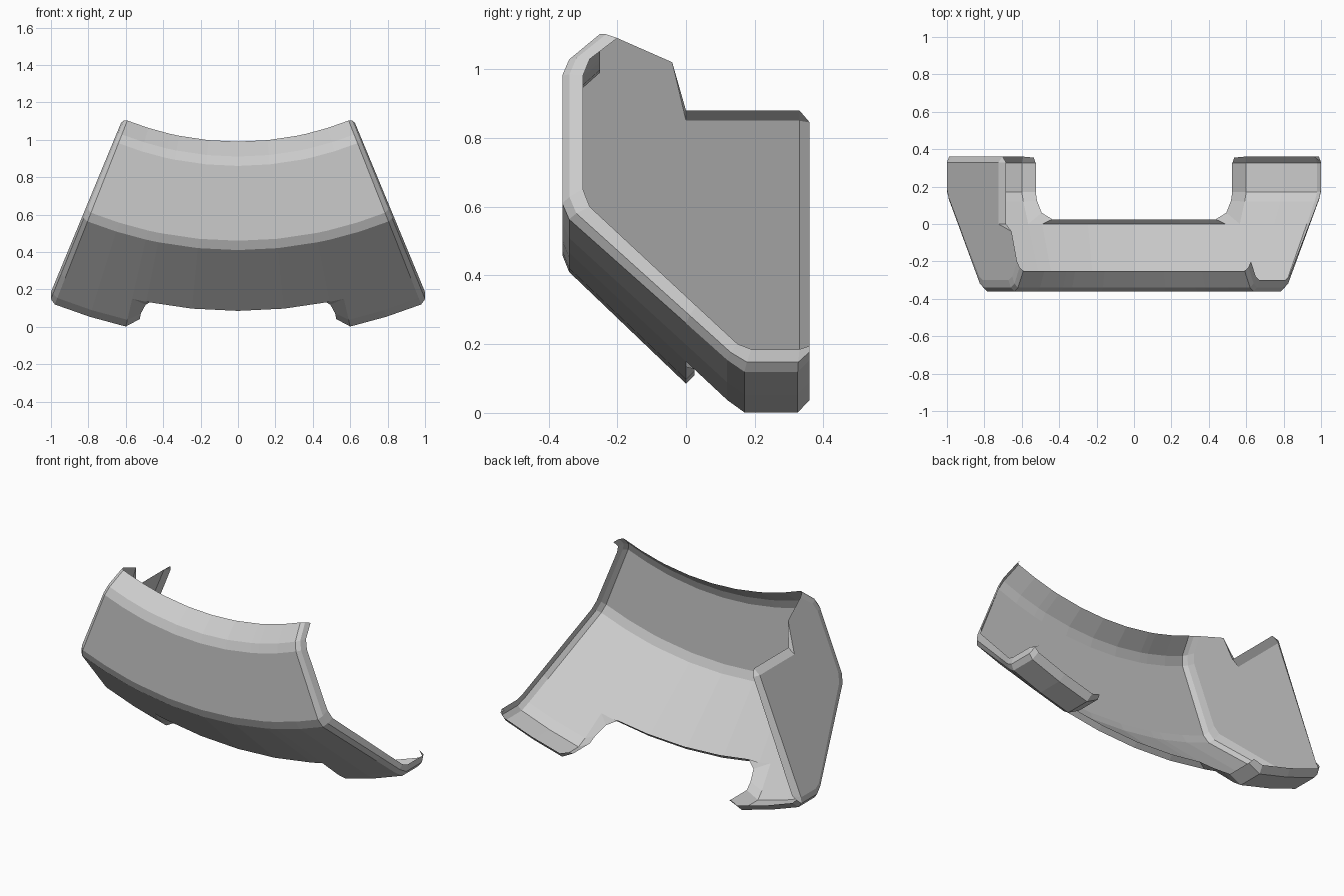
import bpy, bmesh
from math import sin, cos, radians

if "Cube" in bpy.data.objects:
    bpy.data.objects.remove(bpy.data.objects["Cube"])

CZ = 2.6          # height of the bend axis
END = 22.5        # half angle of the curved section


def P(a, r, y):
    """Point at bend angle a (degrees), radius r, depth y."""
    return (r * sin(radians(a)), y, CZ - r * cos(radians(a)))


def make(name, faces):
    bm = bmesh.new()
    for f in faces:
        bm.faces.new([bm.verts.new(c) for c in f])
    bmesh.ops.remove_doubles(bm, verts=bm.verts, dist=0.0005)
    bmesh.ops.recalc_face_normals(bm, faces=bm.faces)
    me = bpy.data.meshes.new(name)
    bm.to_mesh(me)
    bm.free()
    ob = bpy.data.objects.new(name, me)
    bpy.context.collection.objects.link(ob)
    return ob


def strip(a, b):
    return [(a[i], a[i + 1], b[i + 1], b[i]) for i in range(len(a) - 1)]


def mirror(faces):
    return [[(-x, y, z) for x, y, z in f] for f in faces]


# cross-sections (depth, radius): main skin and inset end edge
main = [(-.25, 1.61), (-.34, 1.69), (-.36, 1.74), (-.36, 2.14), (-.34, 2.19),
        (0, 2.515), (.12, 2.63), (.17, 2.667), (.325, 2.667), (.36, 2.63)]
inset = [(-.20, 1.634), (-.28, 1.70), (-.30, 1.753), (-.30, 2.11), (-.28, 2.165),
         (.03, 2.477), (.15, 2.597), (.19, 2.614), (.33, 2.614), (.36, 2.59)]
mid = [(m[0] * .65 + n[0] * .35, m[1] * .65 + n[1] * .35) for m, n in zip(main, inset)]
N = 6             # rows above the central notch


def col(a, prof=main):
    return [P(a, r, y) for y, r in prof]


# half of the curved shell: middle columns stop at the notch, legs run full depth
half = []
angles = [0, 5.625, 11.25, 13]
for a, b in zip(angles, angles[1:]):
    half += strip(col(a)[:N], col(b)[:N])
for a, b in ((13, 17.3), (17.3, 21.55)):
    half += strip(col(a), col(b))
# bevelled end edge
end_col = col(END, inset)
end_col[-1] = P(21.8, 2.59, .36)
half += strip(col(21.55), col(22.2, mid)) + strip(col(22.2, mid), end_col)

# turned-up lip along the notch and the inner side of the leg
edge = [P(a, *main[N - 1][::-1]) for a in angles] + col(13)[N:]
lip = [P(0, 2.49, .025), P(5.625, 2.49, .025), P(10.1, 2.49, .025), P(11.25, 2.53, .06),
       P(11.6, 2.58, .125), P(11.6, 2.612, .17), P(11.6, 2.612, .325), P(11.9, 2.60, .355)]
half += strip(edge, lip)
make("curved_shell", half + mirror(half))


# closed end on the left side only
def Q(y, z, a=END):
    return P(a, (CZ - z) / cos(radians(a)), y)


top_a, top_b, top_c = Q(.33, .85), Q(0, .85), Q(-.04, 1.02)
lip_a, lip_b = Q(.33, .88, 21.7), Q(0, .88, 21.7)
back_top = Q(.36, .845, 21.8)
plate = [end_col[:-1] + [top_a, top_b, top_c],
         (top_a, top_b, lip_b, lip_a),                  # top lip
         (end_col[-2], top_a, back_top, end_col[-1]),   # back lip
         (top_a, lip_a, back_top),
         (top_b, lip_b, top_c)]
make("end_plate", mirror(plate))
